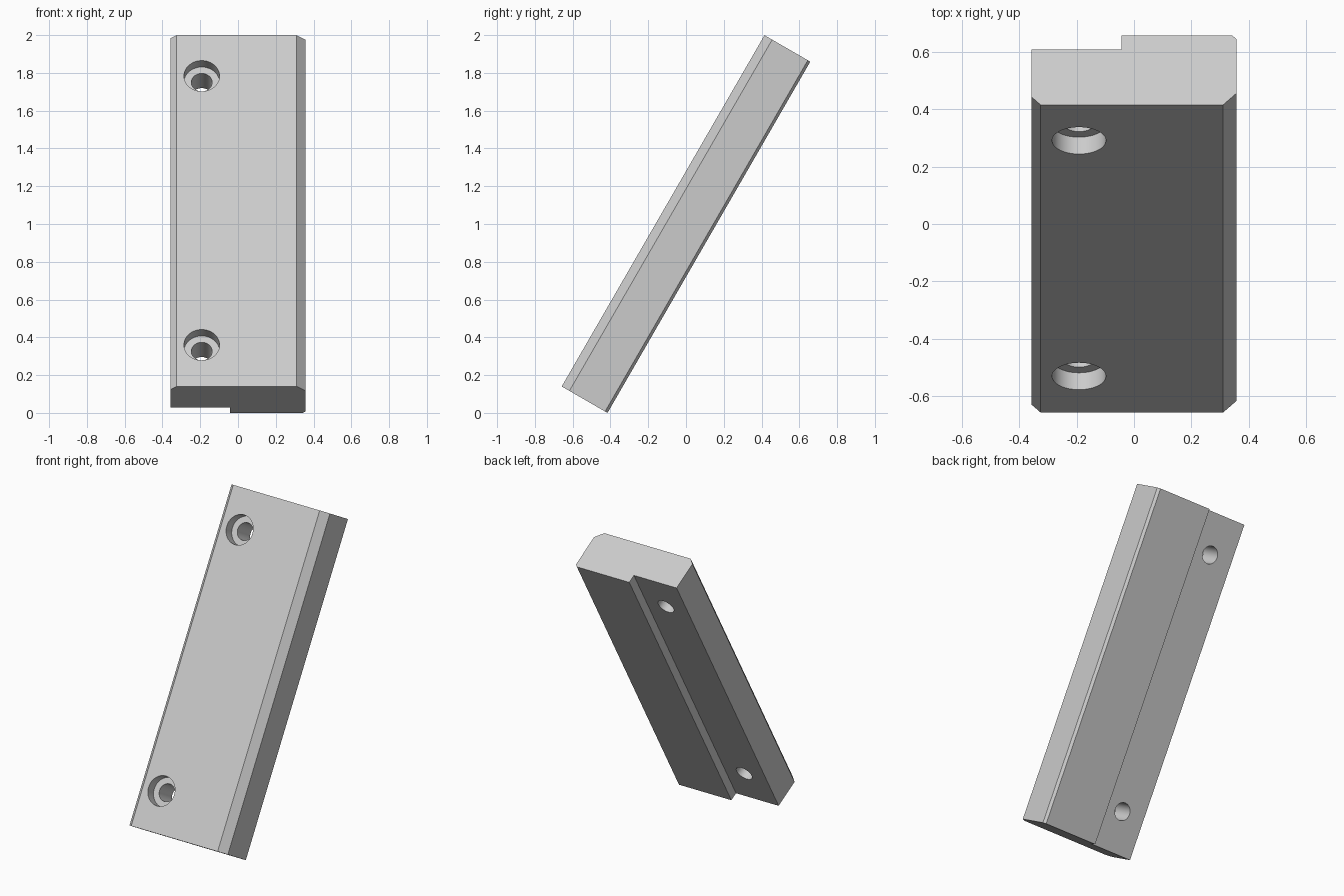
import bpy, bmesh, math
from mathutils import Matrix, Vector

cube = bpy.data.objects.get("Cube")
if cube:
    bpy.data.objects.remove(cube, do_unlink=True)

LENGTH, THICK, HALF_W = 2.147, 0.28, 0.3575
TILT = math.radians(30)

grey = bpy.data.materials.new("light_grey")
grey.use_nodes = True
colour = (0.6, 0.6, 0.6, 1)
grey.diffuse_color = colour
grey.node_tree.nodes["Principled BSDF"].inputs["Base Color"].default_value = colour


def make_object(name, bm):
    bmesh.ops.recalc_face_normals(bm, faces=bm.faces)
    mesh = bpy.data.meshes.new(name)
    bm.to_mesh(mesh)
    bm.free()
    mesh.materials.append(grey)
    obj = bpy.data.objects.new(name, mesh)
    bpy.context.collection.objects.link(obj)
    return obj


# Bar: chamfered cross-section with a stepped back, extruded along its length
front_l, front_r, back_r = 0.047, 0.032, 0.015
step_x, step_y = -0.043, THICK - 0.056
profile = [(-HALF_W + front_r, 0), (HALF_W - front_l, 0), (HALF_W, front_l),
           (HALF_W, THICK - back_r), (HALF_W - back_r, THICK), (step_x, THICK),
           (step_x, step_y), (-HALF_W, step_y), (-HALF_W, front_r)]
bm = bmesh.new()
face = bm.faces.new([bm.verts.new((x, y, 0)) for x, y in profile])
ext = bmesh.ops.extrude_face_region(bm, geom=[face])
bmesh.ops.translate(bm, vec=(0, 0, LENGTH),
                    verts=[v for v in ext["geom"] if isinstance(v, bmesh.types.BMVert)])
bar = make_object("mounting_bar", bm)

# Counterbored screw holes: stepped round cutters, each a profile spun about its axis
bore = [(0, -0.1), (0.094, -0.1), (0.094, 0.068), (0.055, 0.068), (0.055, 0.4), (0, 0.4)]
for label, height in (("lower", 0.254), ("upper", 1.898)):
    bm = bmesh.new()
    centre = Vector((-0.192, 0, height))
    verts = [bm.verts.new(centre + Vector((r, y, 0))) for r, y in bore]
    edges = [bm.edges.new(pair) for pair in zip(verts, verts[1:])]
    bmesh.ops.spin(bm, geom=verts + edges, cent=centre, axis=(0, 1, 0),
                   angle=math.tau, steps=64)
    bmesh.ops.remove_doubles(bm, verts=bm.verts, dist=0.0001)
    cutter = make_object(label + "_hole_cutter", bm)
    mod = bar.modifiers.new(label + "_hole", "BOOLEAN")
    mod.operation, mod.solver, mod.object = "DIFFERENCE", "EXACT", cutter
    bpy.context.view_layer.objects.active = bar
    bpy.ops.object.modifier_apply(modifier=mod.name)
    bpy.data.objects.remove(cutter, do_unlink=True)

# Lean the bar back and stand its lowest edge on the ground
depth = LENGTH * math.sin(TILT) + THICK * math.cos(TILT)
bar.data.transform(Matrix.Translation((0, -depth / 2, THICK * math.sin(TILT)))
                   @ Matrix.Rotation(-TILT, 4, "X"))

# Smooth hole walls, crisp chamfers
bpy.ops.object.select_all(action="DESELECT")
bar.select_set(True)
bpy.context.view_layer.objects.active = bar
bpy.ops.object.shade_smooth_by_angle(angle=math.radians(30))
